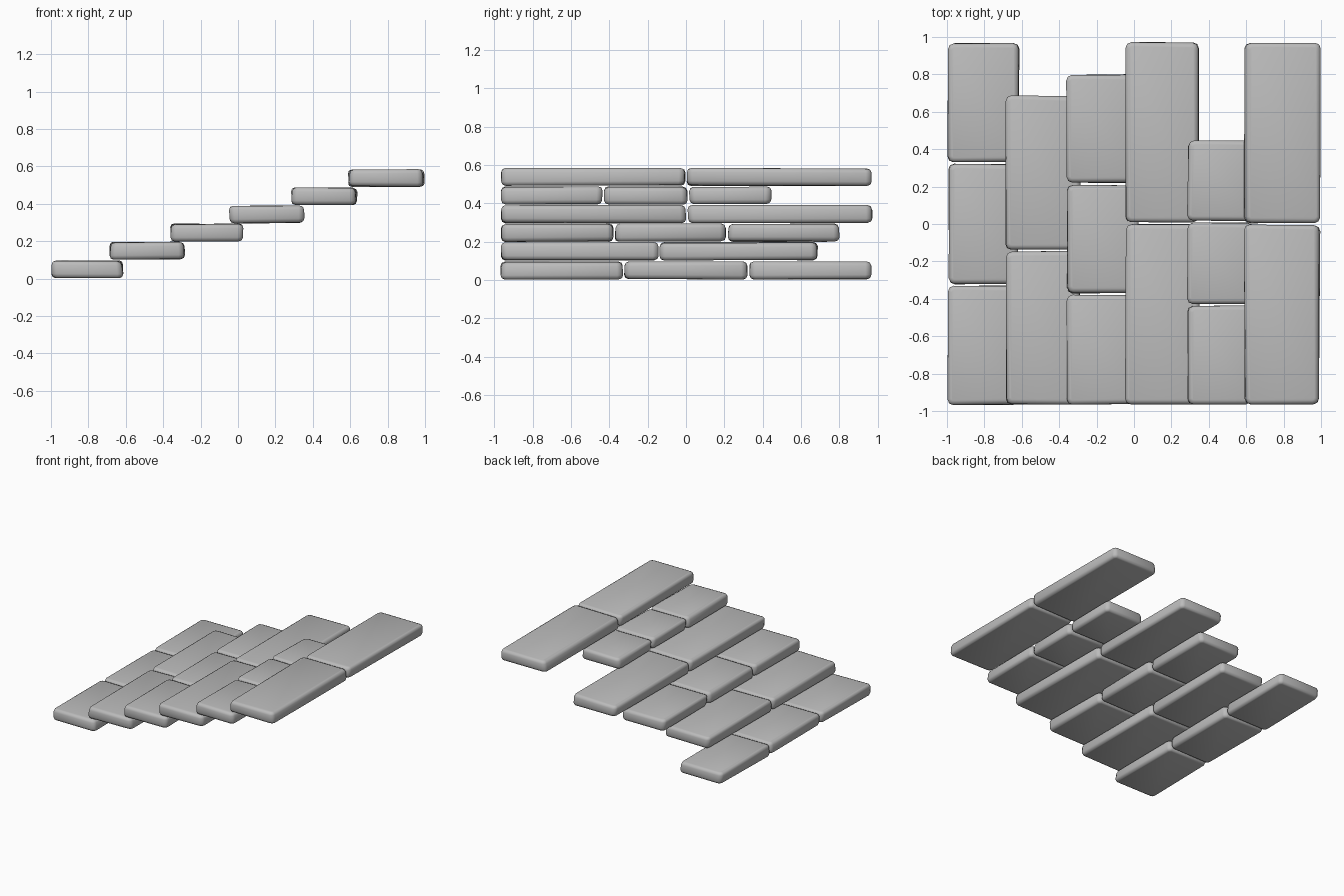
import bpy, bmesh, random
from mathutils import Vector

if "Cube" in bpy.data.objects:
    bpy.data.objects.remove(bpy.data.objects["Cube"], do_unlink=True)

random.seed(4)
stone = bpy.data.materials.new("grey stone")
stone.use_nodes = True
stone.diffuse_color = (0.5, 0.5, 0.5, 1)
bsdf = stone.node_tree.nodes["Principled BSDF"]
bsdf.inputs["Base Color"].default_value = (0.5, 0.5, 0.5, 1)
bsdf.inputs["Roughness"].default_value = 0.8


def slab(name, x0, x1, y0, y1, z0, z1):
    """A worn paving block with uneven corners and rounded edges."""
    bm = bmesh.new()
    bmesh.ops.create_cube(bm, size=1)
    centre = Vector(((x0 + x1) / 2, (y0 + y1) / 2, (z0 + z1) / 2))
    size = Vector((x1 - x0, y1 - y0, z1 - z0))
    for v in bm.verts:
        v.co = Vector(v.co[i] * size[i] for i in range(3))
        # Knock each corner slightly inwards
        for i, amount in enumerate((0.014, 0.008, 0.006)):
            v.co[i] -= random.uniform(0, amount) * (1 if v.co[i] > 0 else -1)
    upright = [e for e in bm.edges
               if abs(e.verts[0].co.z - e.verts[1].co.z) > size.z / 2]
    bmesh.ops.bevel(bm, geom=upright, offset=0.03, segments=2,
                    profile=0.5, affect='EDGES')
    rims = [e for e in bm.edges
            if e.verts[0].co.z * e.verts[1].co.z > 0]
    bmesh.ops.bevel(bm, geom=rims, offset=0.022, segments=2,
                    profile=0.5, affect='EDGES')
    bmesh.ops.recalc_face_normals(bm, faces=bm.faces)
    mesh = bpy.data.meshes.new(name)
    bm.to_mesh(mesh)
    bm.free()
    mesh.materials.append(stone)
    mesh.shade_smooth()
    obj = bpy.data.objects.new(name, mesh)
    obj.location = centre
    bpy.context.collection.objects.link(obj)


# Each course: left edge, right edge, joints from front to back
courses = [
    (-1.0, -0.61, (-0.97, -0.325, 0.325, 0.97)),
    (-0.69, -0.28, (-0.97, -0.14, 0.69)),
    (-0.365, 0.03, (-0.97, -0.375, 0.215, 0.805)),
    (-0.05, 0.355, (-0.97, 0.005, 0.975)),
    (0.28, 0.64, (-0.97, -0.43, 0.012, 0.45)),
    (0.585, 1.0, (-0.97, 0.0, 0.97)),
]
rise = 0.097
for row, (x0, x1, joints) in enumerate(courses):
    for k, (y0, y1) in enumerate(zip(joints, joints[1:])):
        slab(f"course_{row + 1}_slab_{k + 1}", x0, x1, y0 + 0.001, y1 - 0.001,
             row * rise + 0.004, (row + 1) * rise + 0.004)
for obj in bpy.data.objects:
    if obj.name.startswith("course_1_"):
        obj.location.z -= 0.003
